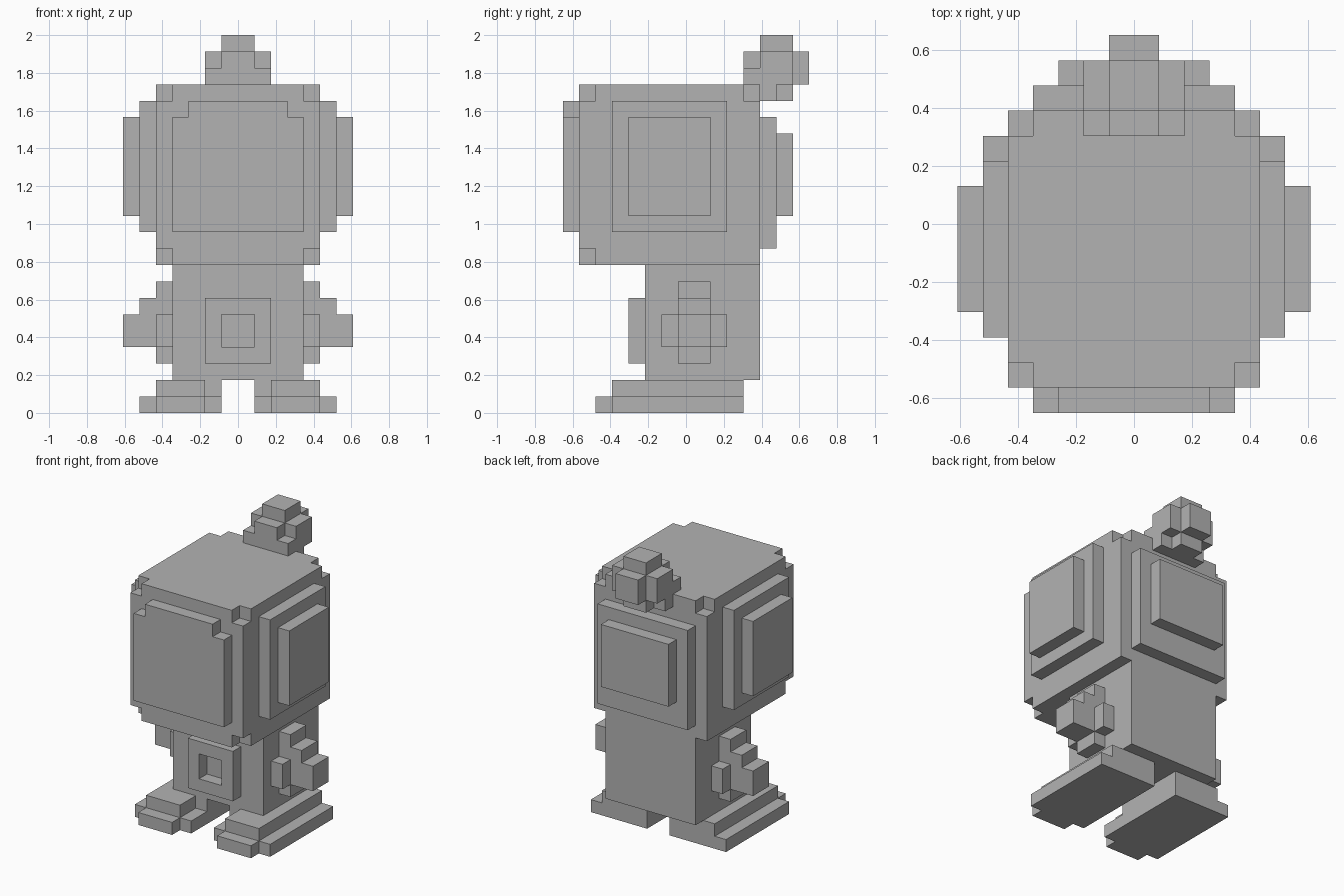
import bpy
import bmesh
from itertools import product
from mathutils import Vector

U = 2 / 23  # one block

cube = bpy.data.objects.get("Cube")
if cube:
    bpy.data.objects.remove(cube, do_unlink=True)

grey = bpy.data.materials.new("plain_grey")
grey.use_nodes = True
colour = (0.45, 0.45, 0.45, 1)
grey.diffuse_color = colour
grey.node_tree.nodes["Principled BSDF"].inputs["Base Color"].default_value = colour


def cells(box):
    x0, x1, y0, y1, z0, z1 = box
    return set(product(range(x0, x1), range(y0, y1), range(z0, z1)))


def mid(half, y0, y1, z0, z1):
    """Box centred on x."""
    return (-half, half, y0, y1, z0, z1)


def part(name, boxes, cuts=(), mirror=False):
    """Block shape: boxes joined, cuts removed, flat areas merged."""
    solid = set().union(*map(cells, boxes)).difference(*map(cells, cuts))
    if mirror:
        solid = {(-1 - x, y, z) for x, y, z in solid}
    bm = bmesh.new()
    for cell in solid:
        for axis, side in product(range(3), (0, 1)):
            near = list(cell)
            near[axis] += 2 * side - 1
            if tuple(near) in solid:
                continue
            b, c = (axis + 1) % 3, (axis + 2) % 3
            ring = []
            for db, dc in ((0, 0), (1, 0), (1, 1), (0, 1)):
                p = Vector(cell)
                p[axis] += side
                p[b] += db
                p[c] += dc
                ring.append(bm.verts.new((p - Vector((0, 7.5, 0))) * U))
            bm.faces.new(ring if side else ring[::-1])
    bmesh.ops.remove_doubles(bm, verts=bm.verts, dist=U / 100)
    bmesh.ops.dissolve_limit(bm, angle_limit=0.01, verts=bm.verts, edges=bm.edges)
    mesh = bpy.data.meshes.new(name)
    bm.to_mesh(mesh)
    bm.free()
    mesh.materials.append(grey)
    obj = bpy.data.objects.new(name, mesh)
    bpy.context.collection.objects.link(obj)


# Head with nicked corners
nicks = [(x, x + 1, y, y + 1, z, z + 1)
         for x in (-5, 4) for y, z in ((1, 9), (1, 19), (11, 19))]
part("head", [mid(5, 1, 12, 9, 20)], nicks)
part("face_plate", [mid(4, 0, 1, 11, 19)],
     [(-4, -3, 0, 1, 18, 19), (3, 4, 0, 1, 18, 19)])
part("back_plate", [mid(4, 12, 13, 10, 18), mid(3, 13, 14, 12, 17)])

# Round tuft on a short stem
part("tuft", [mid(2, 12, 14, 20, 22), mid(1, 11, 15, 20, 22),
              mid(1, 12, 14, 19, 23), mid(2, 11, 13, 20, 21),
              mid(2, 12, 13, 19, 20)])

# Body and framed belly panel
part("body", [mid(4, 5, 12, 2, 9)])
part("belly_frame", [mid(2, 4, 5, 3, 7)], [mid(1, 4, 5, 4, 6)])

# Paired parts
for side, flip in (("left", False), ("right", True)):
    part(side + "_ear", [(5, 6, 3, 10, 11, 19), (6, 7, 4, 9, 12, 18)], mirror=flip)
    part(side + "_arm", [(4, 5, 7, 9, 3, 8), (4, 5, 6, 10, 4, 6),
                         (5, 6, 7, 9, 4, 7), (6, 7, 7, 9, 4, 6)], mirror=flip)
    part(side + "_foot", [(1, 6, 3, 11, 0, 1), (2, 5, 2, 3, 0, 1),
                          (2, 5, 3, 11, 1, 2), (1, 2, 5, 11, 1, 2)], mirror=flip)
